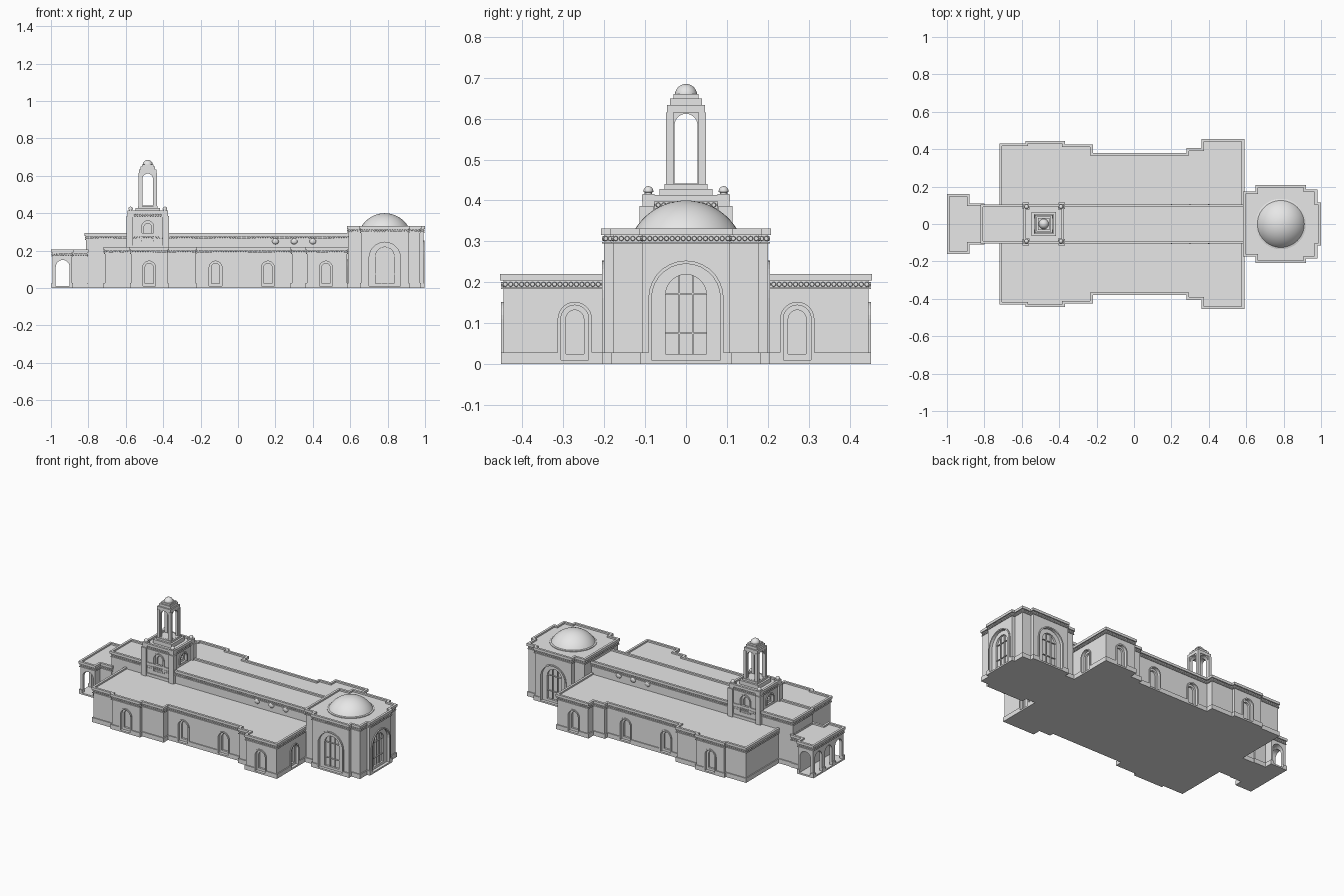
import bpy, bmesh, math
from mathutils import Vector, Matrix

if "Cube" in bpy.data.objects:
    bpy.data.objects.remove(bpy.data.objects["Cube"], do_unlink=True)

stone = bpy.data.materials.new("grey_stone")
stone.use_nodes = True
stone.diffuse_color = (0.8, 0.8, 0.8, 1)
stone.node_tree.nodes["Principled BSDF"].inputs["Base Color"].default_value = (0.8, 0.8, 0.8, 1)


def make(name, bm, smooth=False):
    bmesh.ops.recalc_face_normals(bm, faces=bm.faces)
    mesh = bpy.data.meshes.new(name)
    bm.to_mesh(mesh)
    bm.free()
    mesh.materials.append(stone)
    obj = bpy.data.objects.new(name, mesh)
    bpy.context.collection.objects.link(obj)
    if smooth:
        bpy.ops.object.select_all(action="DESELECT")
        obj.select_set(True)
        bpy.context.view_layer.objects.active = obj
        bpy.ops.object.shade_smooth_by_angle(angle=math.radians(35))
    return obj


def skin(bm, loops, cap=True, closed=False):
    """Bridge matching point loops, capping the ends or closing the chain."""
    rows = [[bm.verts.new(p) for p in loop] for loop in loops]
    pairs = list(zip(rows, rows[1:])) + ([(rows[-1], rows[0])] if closed else [])
    for a, b in pairs:
        for i in range(len(a)):
            j = (i + 1) % len(a)
            bm.faces.new((a[i], a[j], b[j], b[i]))
    if cap:
        bm.faces.new(rows[0])
        bm.faces.new(rows[-1])


def box(bm, x, y, hx, hy, z0, z1):
    bmesh.ops.create_cube(bm, size=1, matrix=Matrix.Translation((x, y, (z0 + z1) / 2))
                          @ Matrix.Diagonal((2 * hx, 2 * hy, z1 - z0, 1)))


def outline(half):
    return half + [(x, -y) for x, y in reversed(half)]


def offset(poly, d):
    """Move a right-angled counterclockwise outline outward."""
    out = []
    for i, p in enumerate(poly):
        p, a, b = Vector(p), Vector(poly[i - 1]), Vector(poly[(i + 1) % len(poly)])
        e = (p - a).normalized() + (b - p).normalized()
        out.append((p.x + e.y * d, p.y - e.x * d))
    return out


def at(poly, z):
    return [(x, y, z) for x, y in poly]


def ring(bm, poly, outer, inner, z0, z1):
    a, b = offset(poly, outer), offset(poly, inner)
    skin(bm, [at(a, z0), at(a, z1), at(b, z1), at(b, z0)], cap=False, closed=True)


def beads(bm, poly, z, step=0.0135):
    for i, p in enumerate(poly):
        a, b = Vector(poly[i - 1]), Vector(p)
        run = b - a
        normal = Vector((run.y, -run.x, 0)).normalized()
        turn = normal.to_track_quat("Z", "Y").to_matrix().to_4x4()
        count = max(1, round(run.length / step))
        for k in range(count):
            q = a + run * ((k + 0.5) / count)
            bmesh.ops.create_cone(bm, cap_ends=True, segments=8, radius1=0.0065, radius2=0.005,
                                  depth=0.008, matrix=Matrix.Translation((q.x, q.y, z)) @ turn)


def block(name, half, top, base=0.0):
    """Walls, plinth and beaded parapet of one part of the building."""
    poly = outline(half)
    bm = bmesh.new()
    wall = offset(poly, -0.008)
    skin(bm, [at(wall, base), at(wall, top - 0.01)])
    walls = make(name + "_walls", bm)
    bm = bmesh.new()
    ring(bm, poly, -0.002, -0.02, base, base + 0.028)
    plinth = make(name + "_plinth", bm)
    bm = bmesh.new()
    ring(bm, poly, 0, -0.014, top - 0.016, top)
    ring(bm, poly, -0.003, -0.012, top - 0.037, top - 0.033)
    beads(bm, offset(poly, -0.006), top - 0.025)
    make(name + "_cornice", bm)
    return [walls, plinth]


def arch(hw, z0, top, n=14):
    arc = [(hw * math.cos(math.pi * i / n), top - hw + hw * math.sin(math.pi * i / n))
           for i in range(n + 1)]
    return [(hw, z0)] + arc + [(-hw, z0)]


def extrude(bm, place, profile, d0, d1):
    """Extrude a (sideways, height) profile along a wall's normal."""
    x, y, nx, ny = place
    skin(bm, [[(x - ny * u + nx * d, y + nx * u + ny * d, z) for u, z in profile]
              for d in (d0, d1)])


def cut(targets, place, profile, d0, d1):
    bm = bmesh.new()
    extrude(bm, place, profile, d0, d1)
    cutter = make("cutter", bm)
    cutter.hide_render = True
    for obj in targets:
        mod = obj.modifiers.new("opening", "BOOLEAN")
        mod.operation, mod.solver, mod.object = "DIFFERENCE", "EXACT", cutter
        graph = bpy.context.evaluated_depsgraph_get()
        mesh = bpy.data.meshes.new_from_object(obj.evaluated_get(graph))
        obj.modifiers.clear()
        obj.data = mesh
    bpy.data.objects.remove(cutter, do_unlink=True)


def window(targets, place, hw, top, inner, inner_top, z0=0.01, bars=False):
    cut(targets, place, arch(hw, z0, top), -0.012, 0.03)
    cut(targets, place, arch(inner, z0 + 0.015, inner_top), -0.024, 0.03)
    bm = bmesh.new()
    lip = 0.008
    extrude(bm, place, arch(hw + lip, z0, top + lip) + arch(hw, z0, top)[::-1], -0.002, 0.006)
    if bars:
        for u in (-inner / 3, inner / 3):
            extrude(bm, place, [(u - 0.002, z0), (u + 0.002, z0),
                                (u + 0.002, inner_top - 0.003), (u - 0.002, inner_top - 0.003)],
                    -0.025, -0.016)
        for z in (0.075, 0.172):
            extrude(bm, place, [(-inner, z - 0.002), (inner, z - 0.002),
                                (inner, z + 0.002), (-inner, z + 0.002)], -0.025, -0.017)
    make("window_frame", bm)


def lathe(name, x, y, profile, segments=32):
    bm = bmesh.new()
    loops = [[(x + r * math.cos(math.tau * i / segments), y + r * math.sin(math.tau * i / segments), z)
              for i in range(segments)] for r, z in profile]
    skin(bm, loops)
    return make(name, bm, smooth=True)


def cap_profile(r, z, h, n=12):
    """Spherical cap of base radius r and height h."""
    big = (r * r + h * h) / (2 * h)
    full = math.acos(max(-1, (big - h) / big))
    return [(max(big * math.sin(full * (1 - i / n)), 0.0005),
             z + h - big + big * math.cos(full * (1 - i / n))) for i in range(n + 1)]


# Side wings
wings = block("wings", [(0.59, 0.455), (0.36, 0.455), (0.36, 0.405), (0.28, 0.405),
                        (0.28, 0.38), (-0.22, 0.38), (-0.22, 0.425), (-0.37, 0.425),
                        (-0.37, 0.445), (-0.58, 0.445), (-0.58, 0.43), (-0.72, 0.43)], 0.22)
for side in (-1, 1):
    for x, y in ((-0.475, 0.437), (-0.12, 0.372), (0.16, 0.372), (0.47, 0.447)):
        window(wings, (x, side * y, 0, side), 0.034, 0.144, 0.022, 0.132)
    window(wings, (0.582, side * 0.272, 1, 0), 0.034, 0.144, 0.022, 0.132)

# Raised nave with small rounded lamps under its cornice
block("nave", [(0.6, 0.105), (-0.82, 0.105)], 0.295)
bm = bmesh.new()
for side in (-1, 1):
    for x in (0.2, 0.3, 0.4):
        bmesh.ops.create_uvsphere(bm, u_segments=12, v_segments=8, radius=0.018,
                                  matrix=Matrix.Translation((x, side * 0.097, 0.25))
                                  @ Matrix.Diagonal((1, 0.5, 0.9, 1)))
make("nave_wall_lamps", bm, smooth=True)

# Domed sanctuary
sanctuary = block("sanctuary", [(1.0, 0.115), (0.98, 0.115), (0.98, 0.185), (0.92, 0.185),
                                (0.92, 0.208), (0.65, 0.208), (0.65, 0.175), (0.582, 0.175)], 0.332)
for place in ((0.992, 0, 1, 0), (0.785, 0.2, 0, 1), (0.785, -0.2, 0, -1)):
    window(sanctuary, place, 0.084, 0.245, 0.05, 0.219, bars=True)
lathe("dome_base", 0.785, 0, [(0.135, 0.315), (0.135, 0.326), (0.13, 0.328)], 48)
lathe("dome", 0.785, 0, cap_profile(0.128, 0.324, 0.076), 48)

# Open entrance porch
porch = block("porch", [(-0.8, 0.11), (-0.88, 0.11), (-0.88, 0.16), (-1.0, 0.16)], 0.205)
cut(porch, (-0.9375, 0, 0, 1), arch(0.037, 0.01, 0.15), -0.25, 0.25)
for y in (-0.1, 0, 0.1):
    cut(porch, (-0.94, y, -1, 0), arch(0.034, 0.01, 0.147), 0, 0.1)

# Tower base with corner piers and ball finials
tx = -0.4825
tower = block("tower", [(tx + 0.108, 0.108), (tx - 0.108, 0.108)], 0.414, 0.2)
for side in (-1, 1):
    window(tower, (tx, side * 0.1, 0, side), 0.032, 0.36, 0.02, 0.345, 0.25)
    window(tower, (tx + side * 0.1, 0, side, 0), 0.032, 0.36, 0.02, 0.345, 0.3)
bm = bmesh.new()
for sx in (-1, 1):
    for sy in (-1, 1):
        box(bm, tx + sx * 0.097, sy * 0.097, 0.017, 0.017, 0.2, 0.386)
        box(bm, tx + sx * 0.092, sy * 0.092, 0.015, 0.015, 0.38, 0.416)
        ball = [(0.009, 0.412), (0.009, 0.42)] + cap_profile(0.012, 0.421, 0.014, 8)
        lathe("finial", tx + sx * 0.092, sy * 0.092, ball, 16)
make("tower_corner_piers", bm)

# Belfry with open arches on all sides
bm = bmesh.new()
box(bm, tx, 0, 0.065, 0.065, 0.4, 0.428)
box(bm, tx, 0, 0.053, 0.053, 0.428, 0.44)
make("belfry_steps", bm)
bm = bmesh.new()
box(bm, tx, 0, 0.043, 0.043, 0.435, 0.634)
shaft = make("belfry_shaft", bm)
for normal in ((1, 0), (0, 1)):
    cut([shaft], (tx, 0) + normal, arch(0.028, 0.441, 0.612), -0.1, 0.1)
bm = bmesh.new()
for sx in (-1, 1):
    for sy in (-1, 1):
        box(bm, tx + sx * 0.0395, sy * 0.0395, 0.0095, 0.0095, 0.44, 0.615)
make("belfry_piers", bm)
bm = bmesh.new()
for half, z0, z1 in ((0.047, 0.615, 0.634), (0.039, 0.634, 0.65), (0.031, 0.65, 0.66)):
    box(bm, tx, 0, half, half, z0, z1)
make("belfry_cap", bm)
lathe("belfry_dome", tx, 0, cap_profile(0.027, 0.659, 0.026), 24)
